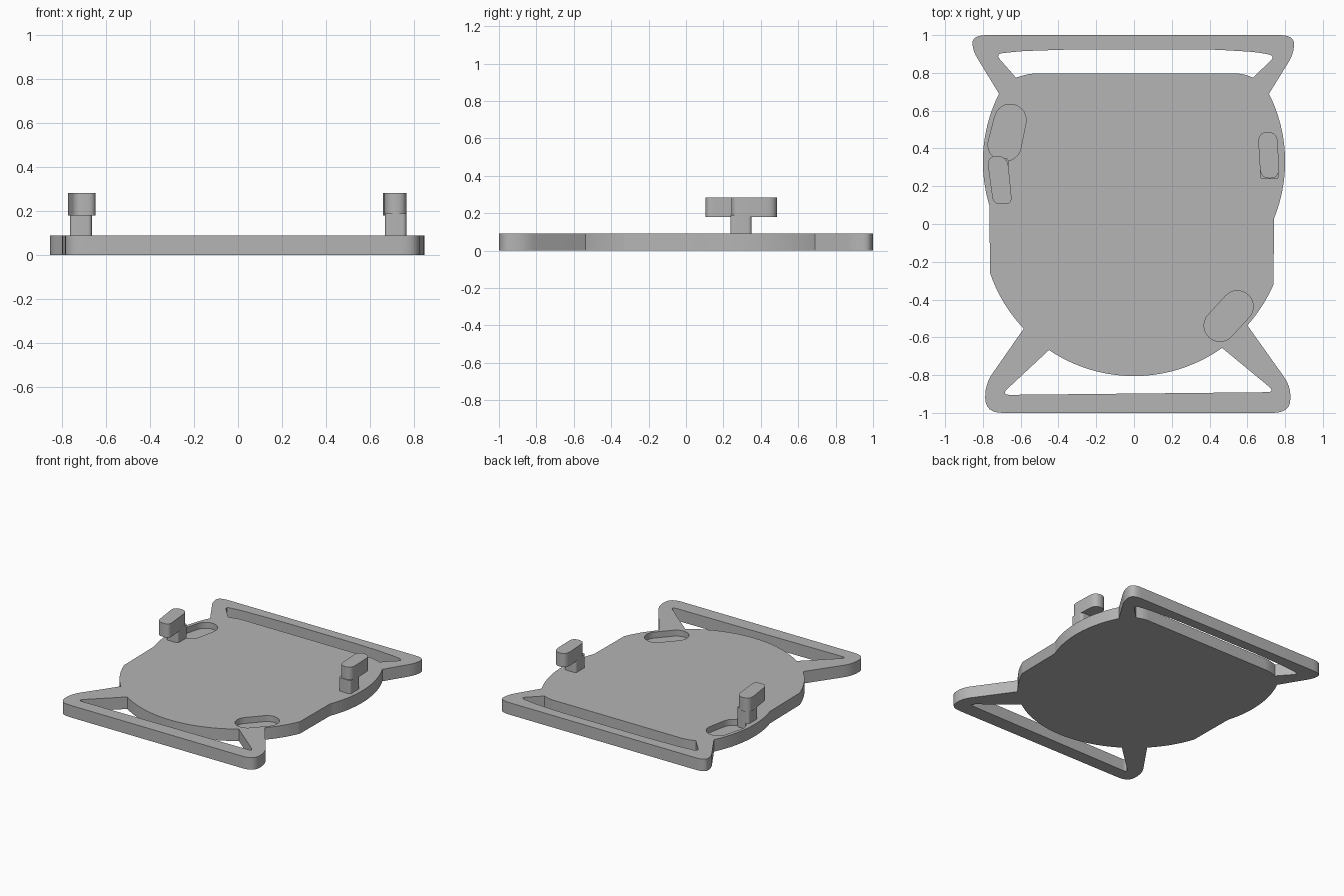
import bpy
import bmesh
from math import cos, sin, radians, atan2, pi
from mathutils import Vector

if "Cube" in bpy.data.objects:
    bpy.data.objects.remove(bpy.data.objects["Cube"])

GREY = (0.46, 0.46, 0.46, 1)
mat = bpy.data.materials.new("plain grey")
mat.use_nodes = True
mat.diffuse_color = GREY
mat.node_tree.nodes["Principled BSDF"].inputs["Base Color"].default_value = GREY

THICK = 0.09
POCKET_FLOOR = 0.045


def arc(cx, cy, r, start, end, n=16):
    """Points on an arc, angles in degrees."""
    angles = [radians(start + (end - start) * i / n) for i in range(n + 1)]
    return [(cx + r * cos(a), cy + r * sin(a), 0) for a in angles]


def rounded(points, n=6):
    """Polygon whose corners (x, y, cut) are softened over the cut length."""
    out = []
    for i, (x, y, cut) in enumerate(points):
        p = Vector((x, y))
        if not cut:
            out.append(p)
            continue
        before = Vector(points[i - 1][:2])
        after = Vector(points[(i + 1) % len(points)][:2])
        a = p + (before - p).normalized() * min(cut, (before - p).length * 0.49)
        b = p + (after - p).normalized() * min(cut, (after - p).length * 0.49)
        for k in range(n + 1):
            t = k / n
            out.append(a * (1 - t) ** 2 + p * 2 * t * (1 - t) + b * t * t)
    return out


def capsule(x0, y0, r0, x1, y1, r1):
    """Slot outline around two end circles."""
    heading = atan2(y1 - y0, x1 - x0) * 180 / pi
    return (arc(x1, y1, r1, heading - 90, heading + 90)
            + arc(x0, y0, r0, heading + 90, heading + 270))


def prism(name, outline, z0, z1):
    bm = bmesh.new()
    base = bm.faces.new([bm.verts.new((p.x, p.y, z0)) for p in rounded(outline)])
    top = bmesh.ops.extrude_face_region(bm, geom=[base])["geom"]
    verts = [v for v in top if isinstance(v, bmesh.types.BMVert)]
    bmesh.ops.translate(bm, vec=(0, 0, z1 - z0), verts=verts)
    bmesh.ops.recalc_face_normals(bm, faces=bm.faces)
    mesh = bpy.data.meshes.new(name)
    bm.to_mesh(mesh)
    bm.free()
    mesh.materials.append(mat)
    obj = bpy.data.objects.new(name, mesh)
    bpy.context.collection.objects.link(obj)
    return obj


def select(obj):
    bpy.ops.object.select_all(action='DESELECT')
    obj.select_set(True)
    bpy.context.view_layer.objects.active = obj


def cut(target, outline, z0, z1):
    cutter = prism("cutter", outline, z0, z1)
    cutter.hide_render = True
    mod = target.modifiers.new("cut", 'BOOLEAN')
    mod.operation = 'DIFFERENCE'
    mod.solver = 'EXACT'
    mod.object = cutter
    select(target)
    bpy.ops.object.modifier_apply(modifier=mod.name)
    bpy.data.objects.remove(cutter)


# Plate: two overlapping discs with a strap bar at each end
plate = prism("plate", [
    (-0.785, -1, 0.09), (0.825, -1, 0.09), (0.83, -0.86, 0.06),
    *arc(0, 0, 0.805, -41.8, -23.5),
    *arc(0, 0.33, 0.8, -22, 26.7, 24),
    (0.845, 0.9, 0.05), (0.85, 1, 0.08), (-0.855, 1, 0.08), (-0.855, 0.92, 0.05),
    *arc(0, 0.33, 0.8, 153.3, 196.7, 24),
    *arc(0, 0, 0.805, 198.9, 223.5),
    (-0.79, -0.85, 0.07)], 0, THICK)

# Strap slots behind the bars
cut(plate, [(-0.625, 0.775, 0), (-0.55, 0.797, 0.04), (0.57, 0.797, 0.04),
            (0.63, 0.775, 0), (0.75, 0.89, 0.04), (0.65, 0.91, 0.05),
            (0.4, 0.925, 0.1), (-0.3, 0.925, 0.1), (-0.6, 0.915, 0.05),
            (-0.735, 0.9, 0.04)], -0.1, 0.2)
cut(plate, [*arc(0, 0, 0.805, 236, 305.4, 32),
            (0.75, -0.89, 0.05), (-0.705, -0.905, 0.05)], -0.1, 0.2)

# Shallow pockets
cut(plate, capsule(-0.685, 0.42, 0.088, -0.655, 0.55, 0.084), POCKET_FLOOR, 0.2)
cut(plate, capsule(0.455, -0.538, 0.084, 0.547, -0.437, 0.084), POCKET_FLOOR, 0.2)
parts = [plate]

# Hooks: a post with an overhanging head
HEADS = {
    "right": [(-0.745, 0.105, 0.04), (-0.645, 0.105, 0.04),
              (-0.67, 0.36, 0.06), (-0.78, 0.36, 0.06)],
    "left": [(0.67, 0.242, 0.05), (0.768, 0.242, 0.05),
             (0.76, 0.487, 0.06), (0.655, 0.487, 0.06)],
}
for side, head in HEADS.items():
    x0, x1 = (-0.765, -0.665) if side == "right" else (0.668, 0.766)
    post = [(x0, 0.237, 0.02), (x1, 0.237, 0.02), (x1, 0.35, 0.02), (x0, 0.35, 0.02)]
    parts.append(prism(side + "_hook_post", post, 0.04, 0.19))
    parts.append(prism(side + "_hook_head", head, 0.18, 0.283))

for part in parts:
    select(part)
    bpy.ops.object.shade_smooth_by_angle(angle=radians(25))
